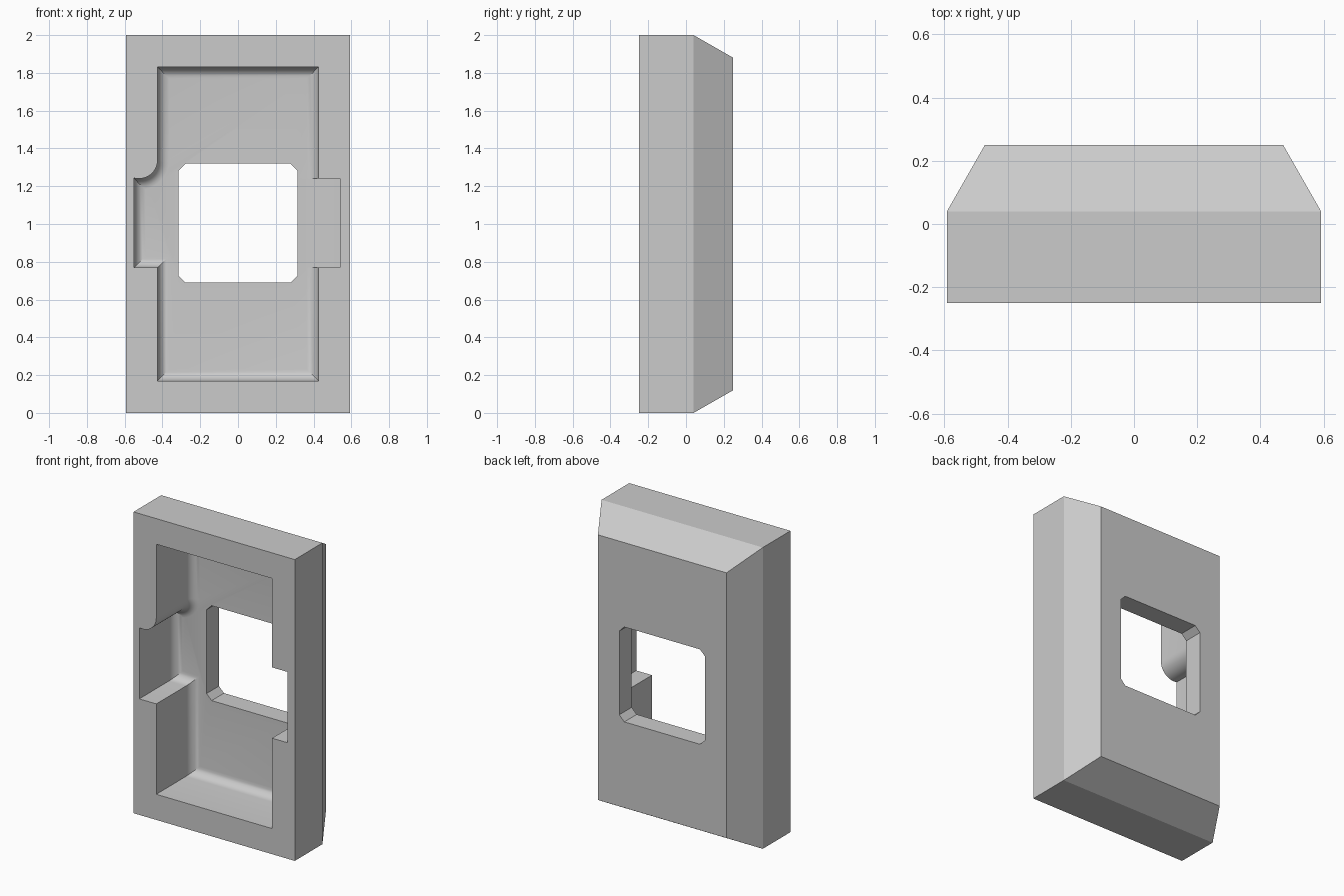
import bpy, bmesh, math

cube = bpy.data.objects.get("Cube")
if cube:
    bpy.data.objects.remove(cube, do_unlink=True)

FRONT, BACK, FLOOR = -0.25, 0.25, 0.12
FILLET = 0.06

grey = bpy.data.materials.new("plain_grey")
grey.use_nodes = True
grey.diffuse_color = (0.6, 0.6, 0.6, 1)
grey.node_tree.nodes["Principled BSDF"].inputs["Base Color"].default_value = (0.6, 0.6, 0.6, 1)


def loft(name, rings):
    """Closed solid through (y, [(x, z), ...]) rings of equal length."""
    bm = bmesh.new()
    loops = [[bm.verts.new((x, y, z)) for x, z in pts] for y, pts in rings]
    for a, b in zip(loops, loops[1:]):
        for i in range(len(a)):
            j = (i + 1) % len(a)
            bm.faces.new((a[i], a[j], b[j], b[i]))
    bm.faces.new(loops[0])
    bm.faces.new(loops[-1])
    bmesh.ops.recalc_face_normals(bm, faces=bm.faces)
    mesh = bpy.data.meshes.new(name)
    bm.to_mesh(mesh)
    bm.free()
    mesh.materials.append(grey)
    obj = bpy.data.objects.new(name, mesh)
    bpy.context.collection.objects.link(obj)
    return obj


def rect(x0, x1, z0, z1):
    return [(x0, z0), (x1, z0), (x1, z1), (x0, z1)]


def recess_outline(d):
    """Recess with left side notch and rounded corner, inset by d."""
    pts = rect(-0.425 + d, 0.425 - d, 0.17 + d, 1.83 - d)
    r = 0.1 + d
    end = math.acos((d - 0.025) / r)
    for i in range(13):
        a = -end * i / 12
        pts.append((-0.525 + r * math.cos(a), 1.34 + r * math.sin(a)))
    return pts + [(-0.55 + d, 0.77 + d), (-0.425 + d, 0.77 + d)]


# Outer block with chamfered back
block = loft("frame_block", [
    (FRONT, rect(-0.592, 0.592, 0, 2)),
    (0.04, rect(-0.592, 0.592, 0, 2)),
    (BACK, rect(-0.472, 0.472, 0.12, 1.88))])

# Front recess with filleted floor
rings = [(FRONT - 0.1, recess_outline(0))]
for i in range(7):
    t = math.pi / 2 * i / 6
    rings.append((FLOOR - FILLET + FILLET * math.sin(t),
                  recess_outline(FILLET * (1 - math.cos(t)))))
recess = loft("recess_cutter", rings)

# Square-edged notch on the other side
notch_outline = rect(0.36, 0.54, 0.77, 1.24)
notch = loft("notch_cutter", [(FRONT - 0.1, notch_outline), (FLOOR, notch_outline)])

# Through window with clipped corners
w, c = 0.315, 0.037
window_outline = []
for sx, sz in ((1, 1), (-1, 1), (-1, -1), (1, -1)):
    pair = [(sx * w, 1.005 + sz * (w - c)), (sx * (w - c), 1.005 + sz * w)]
    window_outline += pair if sx * sz > 0 else pair[::-1]
window = loft("window_cutter", [(0, window_outline), (BACK + 0.1, window_outline)])

# Cut the block, then remove the cutters
bpy.context.view_layer.objects.active = block
for cutter in (recess, notch, window):
    mod = block.modifiers.new("cut", 'BOOLEAN')
    mod.operation, mod.solver, mod.object = 'DIFFERENCE', 'EXACT', cutter
    bpy.ops.object.modifier_apply(modifier=mod.name)
    bpy.data.objects.remove(cutter, do_unlink=True)

# Smooth fillets, sharp corners
for o in bpy.context.selected_objects:
    o.select_set(False)
block.select_set(True)
bpy.ops.object.shade_smooth_by_angle(angle=math.radians(28))
